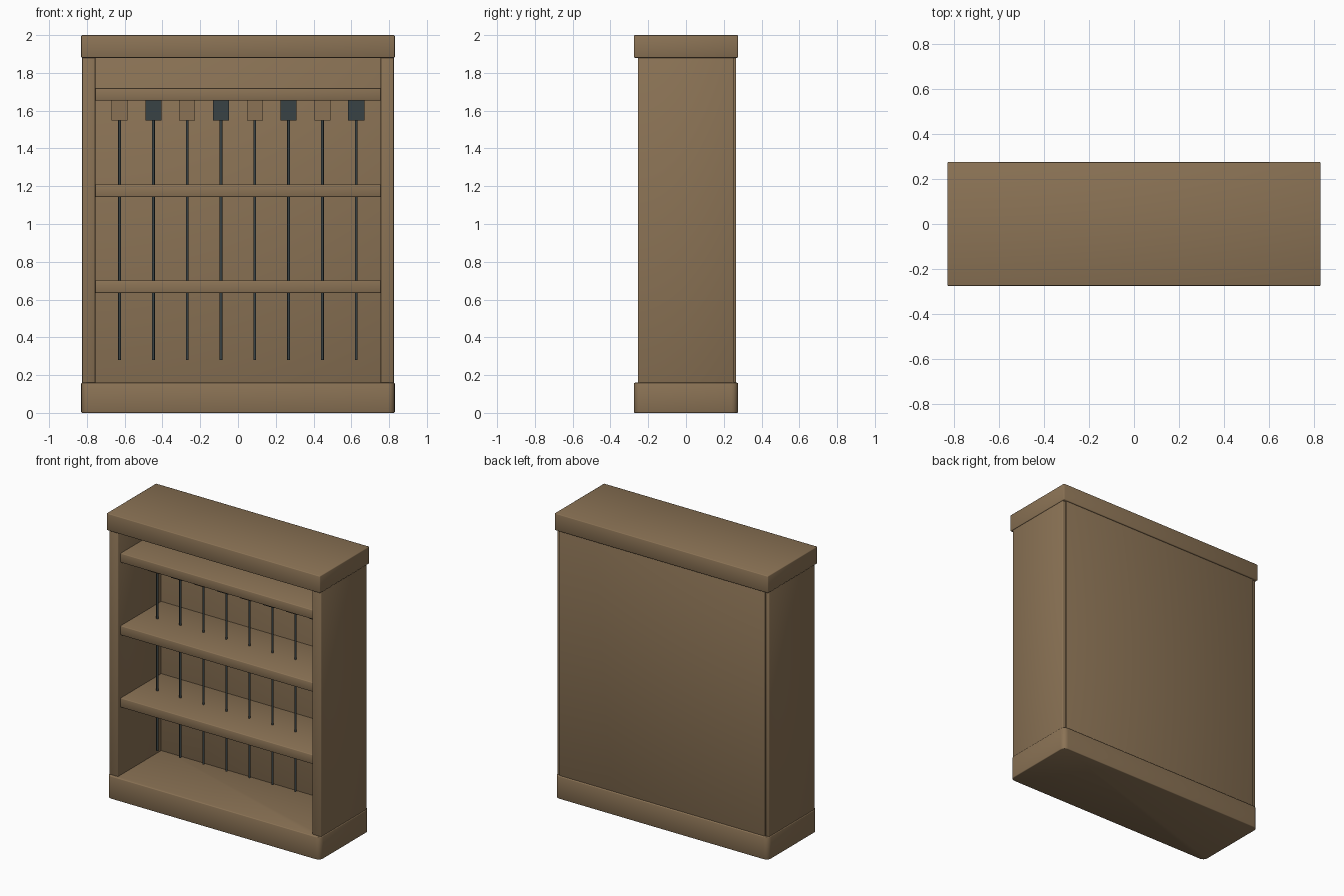
import bpy, bmesh, math

if "Cube" in bpy.data.objects:
    bpy.data.objects.remove(bpy.data.objects["Cube"])


def material(name, rgb):
    m = bpy.data.materials.new(name)
    m.diffuse_color = (*rgb, 1)
    m.use_nodes = True
    m.node_tree.nodes["Principled BSDF"].inputs["Base Color"].default_value = m.diffuse_color
    return m


wood = material("brown_wood", (0.258, 0.171, 0.091))
steel = material("dark_steel", (0.040, 0.054, 0.058))


def finish(bm, name, mat):
    bmesh.ops.recalc_face_normals(bm, faces=bm.faces)
    me = bpy.data.meshes.new(name)
    bm.to_mesh(me)
    bm.free()
    ob = bpy.data.objects.new(name, me)
    bpy.context.collection.objects.link(ob)
    me.materials.append(mat)
    bpy.ops.object.select_all(action='DESELECT')
    ob.select_set(True)
    bpy.context.view_layer.objects.active = ob
    bpy.ops.object.shade_smooth_by_angle(angle=math.radians(50))
    return ob


def box(name, lo, hi, mat=wood, bevel=0.005, corner=0.0):
    """Box between two corners; corner rounds the upright edges first."""
    bm = bmesh.new()
    bmesh.ops.create_cube(bm, size=1)
    for v in bm.verts:
        v.co = [(a + b) / 2 + c * (b - a) for a, b, c in zip(lo, hi, v.co)]
    if corner:
        upright = [e for e in bm.edges
                   if abs(e.verts[0].co.z - e.verts[1].co.z) > 0.01]
        bmesh.ops.bevel(bm, geom=upright, offset=corner, segments=4,
                        profile=0.5, affect='EDGES')
    if bevel:
        sharp = [e for e in bm.edges if e.calc_face_angle(0) > 1]
        bmesh.ops.bevel(bm, geom=sharp, offset=bevel, segments=2,
                        profile=0.5, affect='EDGES')
    return finish(bm, name, mat)


def rod(name, x, z0, z1, radius):
    bm = bmesh.new()
    bmesh.ops.create_cone(bm, cap_ends=True, segments=12, radius1=radius,
                          radius2=radius, depth=z1 - z0)
    bmesh.ops.translate(bm, verts=bm.verts, vec=(x, 0, (z0 + z1) / 2))
    return finish(bm, name, steel)


# Carcass: plinth, top, sides and back panel
box("base_plinth", (-0.83, -0.275, 0), (0.83, 0.275, 0.16), corner=0.035)
box("top_board", (-0.83, -0.275, 1.88), (0.83, 0.275, 2.0))
for side, label in ((-1, "left"), (1, "right")):
    x0, x1 = sorted((side * 0.755, side * 0.825))
    box(f"{label}_side_panel", (x0, -0.255, 0.15), (x1, 0.255, 1.89))
box("back_panel", (-0.80, 0.225, 0.15), (0.80, 0.265, 1.89), bevel=0.003)

# Shelves, set back from the front edge
for i, z in enumerate((0.635, 1.143, 1.653)):
    box(f"shelf_{i + 1}", (-0.76, -0.225, z), (0.76, 0.23, z + 0.066))

# Row of hanging rods with alternating wood and steel heads
for i in range(8):
    x = -0.627 + i * 0.179
    rod(f"rod_{i + 1}", x, 0.28, 1.56, 0.0075)
    box(f"rod_head_{i + 1}", (x - 0.0425, -0.0425, 1.548),
        (x + 0.0425, 0.0425, 1.66), mat=steel if i % 2 else wood, bevel=0)
